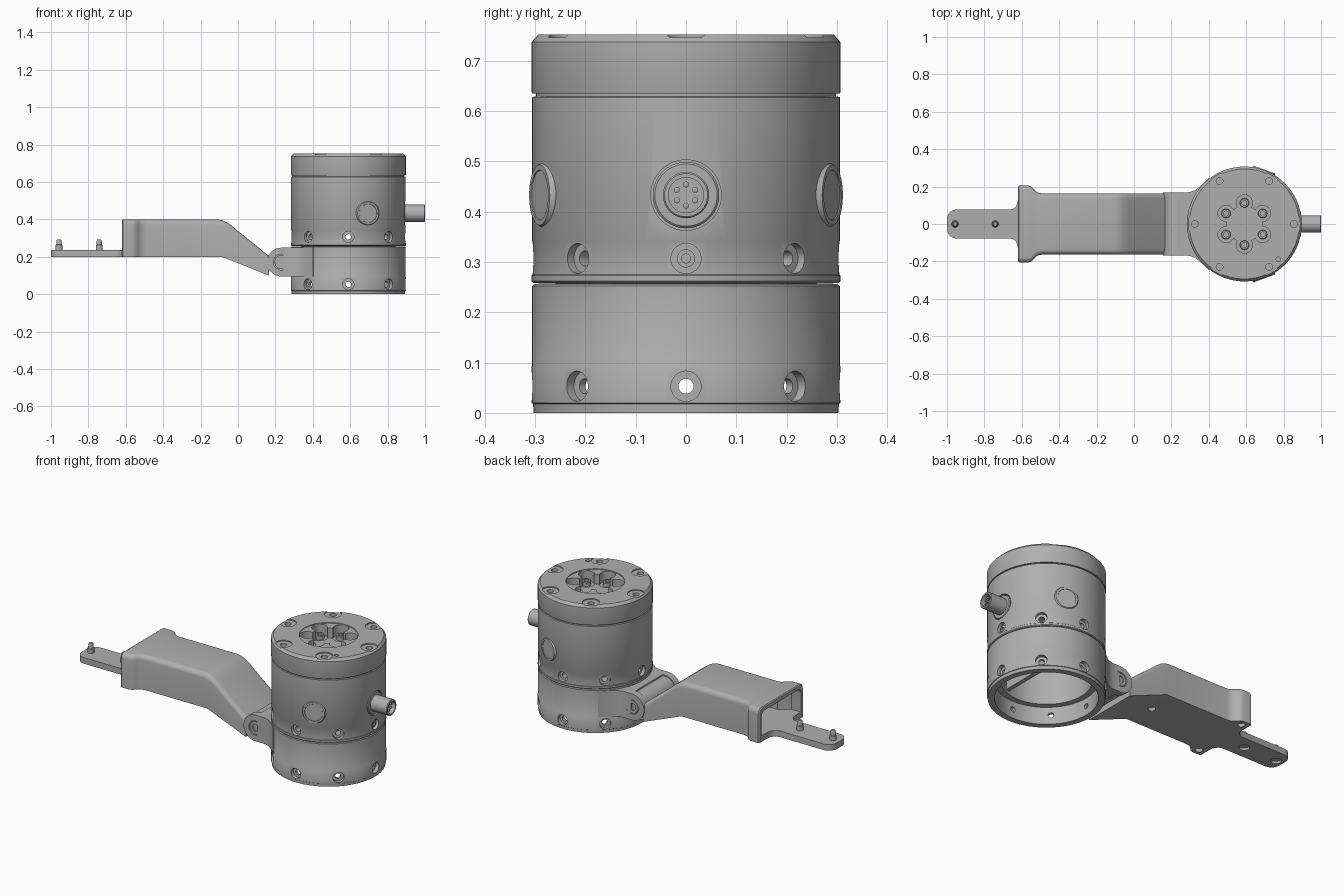
import bpy, bmesh, math
from mathutils import Matrix

if "Cube" in bpy.data.objects:
    bpy.data.objects.remove(bpy.data.objects["Cube"], do_unlink=True)

# One plain grey for everything
grey = bpy.data.materials.new("machined grey")
grey.use_nodes = True
COL = (0.43, 0.43, 0.43, 1)
grey.diffuse_color = COL
grey.node_tree.nodes["Principled BSDF"].inputs["Base Color"].default_value = COL

CX = 0.59                      # centre of the round housing
T = Matrix.Translation


def radial(deg, z):
    """Frame whose local z points outward from the housing axis."""
    return T((CX, 0, z)) @ Matrix.Rotation(math.radians(deg), 4, 'Z') @ Matrix.Rotation(math.pi / 2, 4, 'Y')


def polar(r, deg, z=0):
    a = math.radians(deg)
    return T((CX + r * math.cos(a), r * math.sin(a), z))


def lathe(bm, profile, m=Matrix(), seg=32, closed=False):
    """Revolve (radius, height) points about local z."""
    rings = []
    for r, h in profile:
        n = seg if r > 0 else 1
        rings.append([bm.verts.new(m @ T((r * math.cos(2 * math.pi * i / seg),
                      r * math.sin(2 * math.pi * i / seg), h)).to_translation()) for i in range(n)])
    for a, b in zip(rings, rings[1:] + ([rings[0]] if closed else [])):
        for i in range(seg):
            j = (i + 1) % seg
            f = [a[i % len(a)], a[j % len(a)], b[j % len(b)], b[i % len(b)]]
            bm.faces.new(list(dict.fromkeys(f)))


def loft(bm, rings):
    """Skin matching closed rings of points and cap both ends."""
    vs = [[bm.verts.new(p) for p in ring] for ring in rings]
    n = len(vs[0])
    for a, b in zip(vs, vs[1:]):
        for i in range(n):
            bm.faces.new([a[i], a[(i + 1) % n], b[(i + 1) % n], b[i]])
    bm.faces.new(vs[0])
    bm.faces.new(vs[-1])


def prism(bm, outline, z0, z1):
    loft(bm, [[(x, y, z) for x, y in outline] for z in (z0, z1)])


def box(bm, x0, x1, y0, y1, z0, z1):
    prism(bm, [(x0, y0), (x1, y0), (x1, y1), (x0, y1)], z0, z1)


def make(name, bm):
    bmesh.ops.recalc_face_normals(bm, faces=bm.faces)
    me = bpy.data.meshes.new(name)
    bm.to_mesh(me)
    bm.free()
    me.materials.append(grey)
    ob = bpy.data.objects.new(name, me)
    bpy.context.collection.objects.link(ob)
    return ob


def activate(ob):
    bpy.ops.object.select_all(action='DESELECT')
    ob.select_set(True)
    bpy.context.view_layer.objects.active = ob


def cut(ob, bm):
    """Subtract the shapes in bm from ob."""
    tool = make("cutter", bm)
    tool.hide_render = True
    mod = ob.modifiers.new("cut", 'BOOLEAN')
    mod.operation, mod.solver, mod.object = 'DIFFERENCE', 'EXACT', tool
    activate(ob)
    bpy.ops.object.modifier_apply(modifier=mod.name)
    bpy.data.objects.remove(tool, do_unlink=True)


def turned(name, profile, frames=(Matrix(),), seg=32, closed=False):
    bm = bmesh.new()
    for m in frames:
        lathe(bm, profile, m, seg, closed)
    return make(name, bm)


def cut_turned(ob, profile, frames, seg=24):
    bm = bmesh.new()
    for m in frames:
        lathe(bm, profile, m, seg)
    cut(ob, bm)


AXIS = [T((CX, 0, 0))]
EIGHT = range(0, 360, 45)
# Stepped bore: wide counterbore outside, narrow hole through the wall
bore = [(0, .2), (.015, .2), (.015, .285), (.03, .285), (.03, .34), (0, .34)]

# Lower collar: open ring with an inner ledge
collar = turned("lower_collar", [(.303, 0), (.304, .018), (.307, .02), (.307, .092), (.306, .094),
                (.306, .252), (.302, .256), (.235, .256), (.235, .1), (.268, .1), (.268, 0)], AXIS, 96, True)
cut_turned(collar, bore, [radial(a, .053) for a in EIGHT])

# Upper housing: hollow below, solid deck above
housing = turned("upper_housing", [(0, .345), (.235, .345), (.235, .256), (.303, .258), (.307, .262),
                 (.307, .273), (.305, .275), (.305, .34), (.306, .342), (.306, .628),
                 (.298, .629), (.298, .636), (0, .636)], AXIS, 96)
cut_turned(housing, bore, [radial(a, .307) for a in EIGHT])
cut_turned(housing, [(0, .26), (.07, .26), (.07, .34), (0, .34)], [radial(0, .433)], 40)

# Ribs under the deck
bm = bmesh.new()
box(bm, .65, .674, -.225, .225, .12, .35)
box(bm, .67, .8, -.012, .012, .12, .35)
make("inner_ribs", bm)

# Top cap with shallow recesses, rim holes and a flower-shaped pocket
cap = turned("top_cap", [(0, .635), (.306, .635), (.307, .638), (.307, .737), (.294, .752), (0, .752)], AXIS, 96)
cut_turned(cap, [(0, .747), (.157, .747), (.157, .8), (0, .8)], AXIS, 64)
cut_turned(cap, [(0, .7), (.018, .7), (.018, .746), (.046, .746), (.046, .8), (0, .8)],
           [polar(.265, a) for a in range(0, 360, 60)])
cut_turned(cap, [(0, .72), (.012, .72), (.012, .8), (0, .8)], [polar(.262, -46)])
cut_turned(cap, [(0, .69), (.095, .69), (.095, .8), (0, .8)], AXIS, 48)
SIX = [polar(.113, a) for a in range(30, 390, 60)]
cut_turned(cap, [(0, .685), (.043, .685), (.043, .8), (0, .8)], SIX)
turned("pocket_screws", [(0, .68), (.025, .68), (.025, .706), (.022, .709), (.013, .709), (.013, .695), (0, .695)], SIX, 24)

# Cable connector on the right end
socket = radial(0, .433)
turned("connector_collar", [(.046, .262), (.066, .262), (.066, .3), (.062, .304), (.046, .304)], [socket], 40, True)
turned("connector_sleeve", [(0, .25), (.046, .25), (.046, .407), (.043, .41), (.035, .41), (.035, .37), (0, .37)],
       [socket], 40)
turned("connector_pins", [(0, .36), (.006, .36), (.006, .395), (0, .398)],
       [socket @ T((.021 * math.cos(k * math.pi / 3), .021 * math.sin(k * math.pi / 3), 0)) for k in range(6)], 12)
turned("collar_screw", [(0, .26), (.018, .26), (.018, .295), (.009, .295), (.009, .288), (0, .288)],
       [radial(0, .307)], 24)

# Round side buttons, front and back
turned("side_buttons", [(0, .28), (.065, .28), (.065, .302), (.06, .31), (.05, .31), (.049, .308), (0, .308)],
       [radial(a, .433) for a in (70, -70)], 48)

# Hinge bracket wrapping the collar
arc = [(CX + .29 * math.cos(math.radians(a)), .29 * math.sin(math.radians(a))) for a in range(128, 233, 8)]
flare = [(.24, .168), (.29, .169), (.325, .18), (.36, .207), (.4, .246)]
bm = bmesh.new()
prism(bm, flare + arc + [(x, -y) for x, y in reversed(flare)], .095, .249)
make("hinge_bracket", bm)

# Hinge lugs, one each side, with a sunken screw
HX, HZ = .232, .172
for side, name in ((1, "back_hinge_lug"), (-1, "front_hinge_lug")):
    m = T((HX, 0, HZ)) @ Matrix.Rotation(-side * math.pi / 2, 4, 'X')
    ring = [(HX + .077 * math.cos(math.radians(a)), HZ + .077 * math.sin(math.radians(a))) for a in range(90, 271, 10)]
    ring += [(.27, HZ - .077), (.27, HZ + .077)]
    bm = bmesh.new()
    loft(bm, [[(x, side * y, z) for x, z in ring] for y in (.128, .1695)])
    lug = make(name, bm)
    cut_turned(lug, [(0, .158), (.042, .158), (.042, .2), (0, .2)], [m], 32)
    turned(name + "_screw", [(0, .15), (.037, .15), (.037, .167), (.021, .167), (.021, .16), (0, .16)], [m], 32)
turned("hinge_barrel", [(0, -.127), (.07, -.127), (.07, .127), (0, .127)],
       [T((HX - .004, 0, HZ)) @ Matrix.Rotation(math.pi / 2, 4, 'X')], 40)


def section(x, zb, zt, w, r=.028):
    """Flat-bottomed section with rounded top corners."""
    pts = [(x, w, zb)]
    for sy, start in ((1, 0), (-1, 90)):
        for k in range(6):
            a = math.radians(start + 18 * k)
            pts.append((x, sy * (w - r) + r * math.cos(a), zt - r + r * math.sin(a)))
    return pts + [(x, -w, zb)]


# Hollow bent arm, flared at its open end
bm = bmesh.new()
loft(bm, [section(*s) for s in (
    (-.62, .2, .396, .2), (-.614, .2, .4, .206), (-.565, .2, .4, .206), (-.548, .2, .4, .2),
    (-.532, .2, .4, .182), (-.515, .2, .4, .168), (-.49, .2, .4, .163), (-.11, .2, .4, .163),
    (-.085, .2, .396, .163), (-.06, .19, .385, .163), (-.03, .178, .364, .163),
    (0, .166, .338, .163), (.165, .1, .205, .163))])
arm = make("bent_arm", bm)
bm = bmesh.new()
loft(bm, [section(*s) for s in ((-.66, .236, .376, .182), (-.56, .236, .376, .182),
                                (-.5, .236, .376, .138), (-.1, .236, .376, .138))])
cut(arm, bm)
cut_turned(arm, [(0, .15), (.02, .15), (.02, .22), (0, .22)],
           [T((-.58, .17, 0)), T((-.58, -.17, 0)), T((-.12, 0, 0))])

# Mounting tongue with rounded end
edge = [(-.95 + .05 * math.cos(math.radians(a)), .027 + .05 * math.sin(math.radians(a))) for a in range(180, 89, -15)]
edge += [(-.665, .077), (-.645, .082), (-.63, .096), (-.623, .112), (-.619, .135)]
bm = bmesh.new()
prism(bm, edge + [(x, -y) for x, y in reversed(edge)], .2, .236)
tongue = make("mounting_tongue", bm)
PINS = [T((x, 0, 0)) for x in (-.957, -.742)]
cut_turned(tongue, [(0, .15), (.028, .15), (.028, .214), (0, .214)], PINS)

# Locating pins
turned("locating_pins", [(0, .225), (.018, .225), (.018, .262), (.015, .265), (.013, .288), (.01, .292), (0, .292)], PINS, 24)

# Smooth shading with crisp edges
for ob in [o for o in bpy.context.scene.objects if o.type == 'MESH' and grey.name in o.data.materials]:
    activate(ob)
    bpy.ops.object.shade_smooth_by_angle(angle=math.radians(30))
